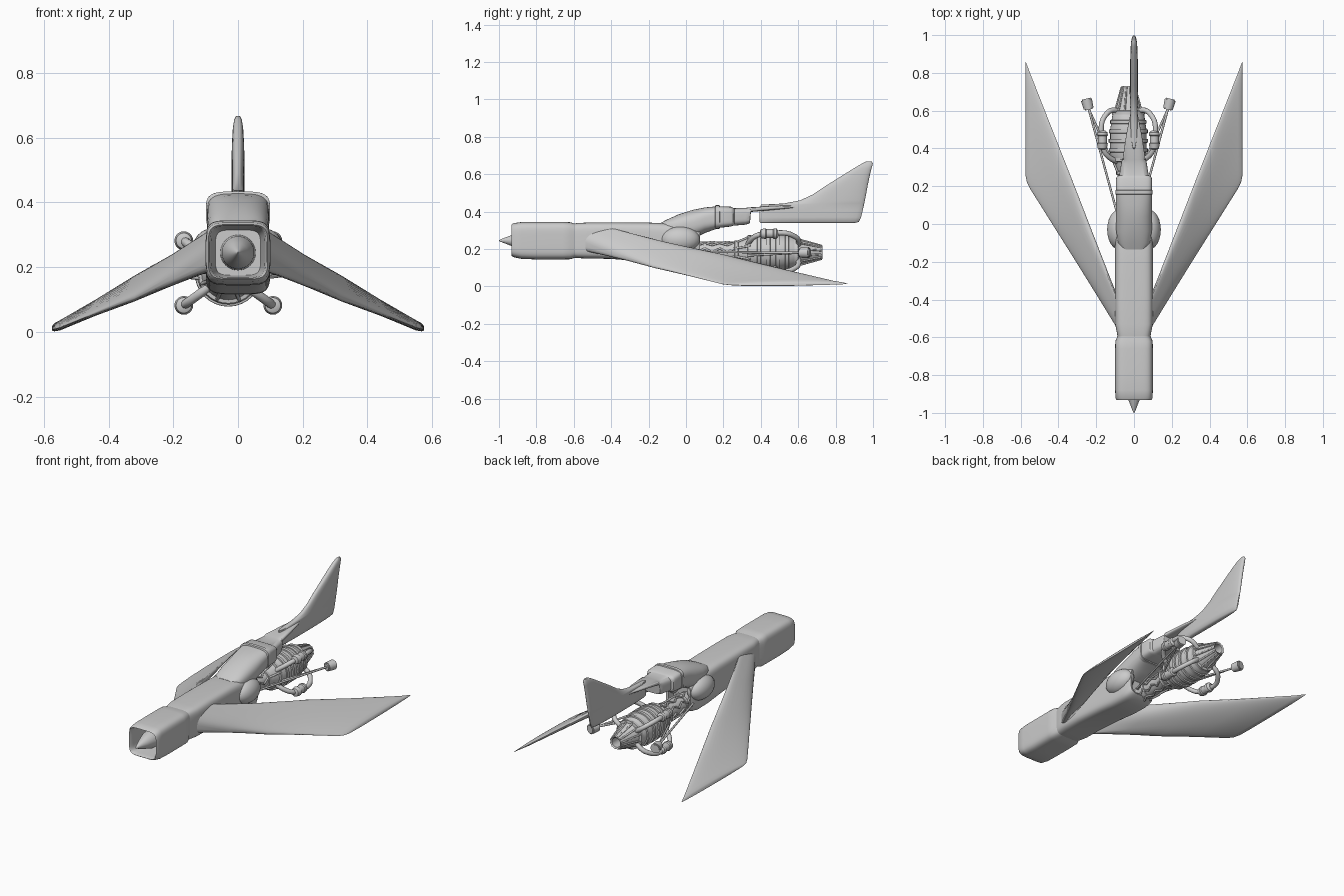
import bpy, bmesh, math
from mathutils import Vector

EX, EZ = -0.03, 0.182          # engine axis


def finish(name, bm, angle=40):
    bmesh.ops.recalc_face_normals(bm, faces=bm.faces)
    me = bpy.data.meshes.new(name)
    bm.to_mesh(me)
    bm.free()
    ob = bpy.data.objects.new(name, me)
    bpy.context.collection.objects.link(ob)
    for o in bpy.context.selected_objects:
        o.select_set(False)
    ob.select_set(True)
    bpy.context.view_layer.objects.active = ob
    bpy.ops.object.shade_smooth_by_angle(angle=math.radians(angle))
    return ob


def loft(name, rings, angle=40):
    bm = bmesh.new()
    vs = [[bm.verts.new(p) for p in r] for r in rings]
    n = len(vs[0])
    for a, b in zip(vs, vs[1:]):
        for i in range(n):
            j = (i + 1) % n
            bm.faces.new((a[i], a[j], b[j], b[i]))
    bm.faces.new(vs[0])
    bm.faces.new(vs[-1])
    return finish(name, bm, angle)


def squircle(e, n=48):
    out = []
    for i in range(n):
        a = 2 * math.pi * (i + 0.5) / n
        c, s = math.cos(a), math.sin(a)
        out.append((math.copysign(abs(c) ** (2 / e), c), math.copysign(abs(s) ** (2 / e), s)))
    return out


def body_ring(y, hw, lo, hi, e=5):
    return [(c * hw, y, (lo + hi) / 2 + s * (hi - lo) / 2) for c, s in squircle(e)]


def lathe(name, prof, cx=EX, cz=EZ, n=32):
    return loft(name, [[(cx + r * math.cos(2 * math.pi * i / n), y, cz + r * math.sin(2 * math.pi * i / n))
                        for i in range(n)] for y, r in prof], 30)


def tube(name, pts, r, smooth=False):
    cu = bpy.data.curves.new(name, 'CURVE')
    cu.dimensions = '3D'
    cu.bevel_depth = r
    cu.bevel_resolution = 3
    cu.use_fill_caps = True
    if smooth:
        sp = cu.splines.new('BEZIER')
        sp.bezier_points.add(len(pts) - 1)
        for b, p in zip(sp.bezier_points, pts):
            b.co = p
            b.handle_left_type = b.handle_right_type = 'AUTO'
        cu.resolution_u = 6
    else:
        sp = cu.splines.new('POLY')
        sp.points.add(len(pts) - 1)
        for b, p in zip(sp.points, pts):
            b.co = (*p, 1)
    ob = bpy.data.objects.new(name, cu)
    bpy.context.collection.objects.link(ob)
    return ob


def polar(y, r, deg):
    a = math.radians(deg)
    return (EX + r * math.cos(a), y, EZ + r * math.sin(a))


# hollow intake cowl with centre spike
loft("intake_cowl", [body_ring(*s) for s in [
    (-0.76, 0.07, 0.175, 0.315), (-0.90, 0.083, 0.168, 0.326), (-0.925, 0.087, 0.166, 0.328),
    (-0.932, 0.092, 0.163, 0.332), (-0.922, 0.098, 0.156, 0.338), (-0.88, 0.1, 0.147, 0.344),
    (-0.80, 0.1, 0.144, 0.345), (-0.66, 0.1, 0.144, 0.345), (-0.62, 0.099, 0.145, 0.343),
    (-0.595, 0.088, 0.152, 0.336), (-0.57, 0.085, 0.155, 0.334)]])
lathe("intake_spike", [(-1.0, 0.002), (-0.99, 0.007), (-0.93, 0.03), (-0.87, 0.05), (-0.75, 0.055)], 0, 0.245)

# main fuselage
loft("fuselage", [body_ring(*s) for s in [
    (-0.61, 0.085, 0.155, 0.334), (-0.58, 0.09, 0.151, 0.339), (-0.53, 0.1, 0.149, 0.341),
    (-0.40, 0.1, 0.147, 0.342), (-0.20, 0.1, 0.13, 0.341), (-0.10, 0.1, 0.118, 0.337),
    (0.0, 0.1, 0.116, 0.325), (0.05, 0.096, 0.125, 0.315), (0.075, 0.085, 0.14, 0.30),
    (0.07, 0.07, 0.15, 0.29), (0.03, 0.065, 0.155, 0.285)]])

# canopy, rear collar and tail spine
loft("canopy", [body_ring(*s) for s in [
    (-0.135, 0.06, 0.27, 0.34, 4), (-0.10, 0.085, 0.26, 0.358, 2.8), (-0.04, 0.094, 0.25, 0.385, 2.5),
    (0.04, 0.096, 0.255, 0.41, 2.5), (0.10, 0.096, 0.285, 0.422, 2.8), (0.165, 0.095, 0.308, 0.428, 3.5)]])
loft("canopy_collar", [body_ring(*s) for s in [
    (0.155, 0.095, 0.31, 0.428, 4), (0.158, 0.099, 0.307, 0.434, 4),
    (0.178, 0.099, 0.308, 0.434, 4), (0.181, 0.095, 0.312, 0.43, 4)]])
loft("rear_shell", [body_ring(*s) for s in [
    (0.17, 0.095, 0.312, 0.429, 5), (0.24, 0.095, 0.32, 0.426, 5), (0.252, 0.09, 0.324, 0.42, 5),
    (0.258, 0.078, 0.325, 0.418, 4), (0.32, 0.068, 0.33, 0.42, 4), (0.342, 0.063, 0.338, 0.422, 4),
    (0.347, 0.06, 0.398, 0.423, 4), (0.48, 0.04, 0.41, 0.431, 3), (0.62, 0.012, 0.422, 0.434, 3)]])

# vertical tail fin, stacked oval sections
fin = [(0.338, 0.40, 0.90, 0.010), (0.345, 0.392, 0.925, 0.018), (0.37, 0.392, 0.937, 0.02),
       (0.41, 0.392, 0.947, 0.02), (0.437, 0.40, 0.953, 0.02), (0.443, 0.52, 0.954, 0.02),
       (0.46, 0.61, 0.957, 0.02), (0.49, 0.675, 0.963, 0.02), (0.53, 0.735, 0.97, 0.02),
       (0.58, 0.815, 0.98, 0.019), (0.63, 0.895, 0.992, 0.016), (0.655, 0.938, 0.999, 0.012),
       (0.667, 0.962, 0.994, 0.006)]
loft("tail_fin", [[(c * t, (a + b) / 2 + s * (b - a) / 2, z) for c, s in squircle(2.5, 32)]
                  for z, a, b, t in fin], 60)


# swept drooping wings: x, leading (y, z), trailing (y, z), half thickness, squareness
def wing_ring(x, ly, lz, ty, tz, t, e, side):
    return [(side * x, (ly + ty) / 2 + (ty - ly) / 2 * c, (lz + tz) / 2 + (tz - lz) / 2 * c + t * s)
            for c, s in squircle(e, 32)]


for side, label in ((1, "right"), (-1, "left")):
    loft(label + "_wing", [wing_ring(*s, side) for s in [
        (0.085, -0.56, 0.232, -0.39, 0.272, 0.055, 3.5), (0.20, -0.373, 0.171, -0.095, 0.215, 0.04, 2.7),
        (0.32, -0.18, 0.108, 0.215, 0.16, 0.028, 2.3), (0.44, 0.01, 0.06, 0.52, 0.09, 0.02, 2),
        (0.55, 0.185, 0.015, 0.80, 0.026, 0.015, 2), (0.567, 0.22, 0.010, 0.845, 0.019, 0.012, 2),
        (0.575, 0.26, 0.008, 0.865, 0.014, 0.006, 2)]], 60)
    # side blister
    bm = bmesh.new()
    bmesh.ops.create_uvsphere(bm, u_segments=24, v_segments=16, radius=1)
    for v in bm.verts:
        v.co = Vector((side * 0.08 + v.co.x * 0.062, -0.03 + v.co.y * 0.105, 0.25 + v.co.z * 0.07))
    finish(label + "_blister", bm)

# engine core, nozzle and ribs
lathe("engine_core", [(0.0, 0.05), (0.22, 0.05), (0.28, 0.06), (0.34, 0.088), (0.38, 0.097), (0.50, 0.096),
                      (0.58, 0.084), (0.61, 0.068), (0.73, 0.036), (0.725, 0.028), (0.66, 0.03)])
for i, (y, r) in enumerate([(0.10, 0.056), (0.27, 0.064), (0.34, 0.094), (0.39, 0.103), (0.44, 0.104),
                            (0.49, 0.103), (0.54, 0.096), (0.59, 0.087)]):
    lathe(f"engine_rib_{i}", [(y - 0.012, r - 0.015), (y - 0.009, r), (y + 0.009, r), (y + 0.012, r - 0.015)])
for k in range(12):
    d = k * 30 + 15
    tube(f"nozzle_strut_{k}", [polar(0.59, 0.083, d), polar(0.61, 0.07, d), polar(0.725, 0.037, d)], 0.005)
for k in range(8):
    d = k * 45
    zig = [polar(0.06 + 0.04 * j, 0.055, d + (22 if j % 2 else 0)) for j in range(6)]
    tube(f"neck_lattice_{k}", zig + [polar(0.345, 0.092, d + 22)], 0.006)

# four outer pipes, each with a canister
for k, d in enumerate((36, 144, 216, 324)):
    tube(f"engine_pipe_{k}", [polar(y, r, d) for y, r in
         [(0.33, 0.07), (0.35, 0.12), (0.39, 0.16), (0.45, 0.17), (0.53, 0.175),
          (0.575, 0.15), (0.60, 0.115), (0.60, 0.06)]], 0.014, True)
    c = polar(0, 0.17, d)
    lathe(f"pipe_canister_{k}", [(0.395, 0.014), (0.40, 0.024), (0.425, 0.029), (0.43, 0.024), (0.465, 0.024),
                                 (0.47, 0.029), (0.485, 0.027), (0.495, 0.014)], c[0], c[2], 20)

# thin outrigger rods with end blocks
for s, label in ((1, "right"), (-1, "left")):
    end = Vector((EX + s * 0.21, 0.61, 0.18))
    tube(label + "_long_rod", [(EX + s * 0.06, 0.06, 0.185), end], 0.006)
    tube(label + "_short_rod", [(EX + s * 0.085, 0.33, 0.165), end], 0.006)
    bm = bmesh.new()
    bmesh.ops.create_cone(bm, cap_ends=True, segments=20, radius1=0.026, radius2=0.03, depth=0.06)
    bmesh.ops.bevel(bm, geom=[e for e in bm.edges if any(len(f.verts) > 4 for f in e.link_faces)],
                    offset=0.006, segments=2, affect='EDGES')
    ob = finish(label + "_rod_end", bm)
    direction = Vector((s * 0.25, 1, 0))
    ob.rotation_euler = direction.to_track_quat('Z', 'Y').to_euler()
    ob.location = end + direction.normalized() * 0.025
